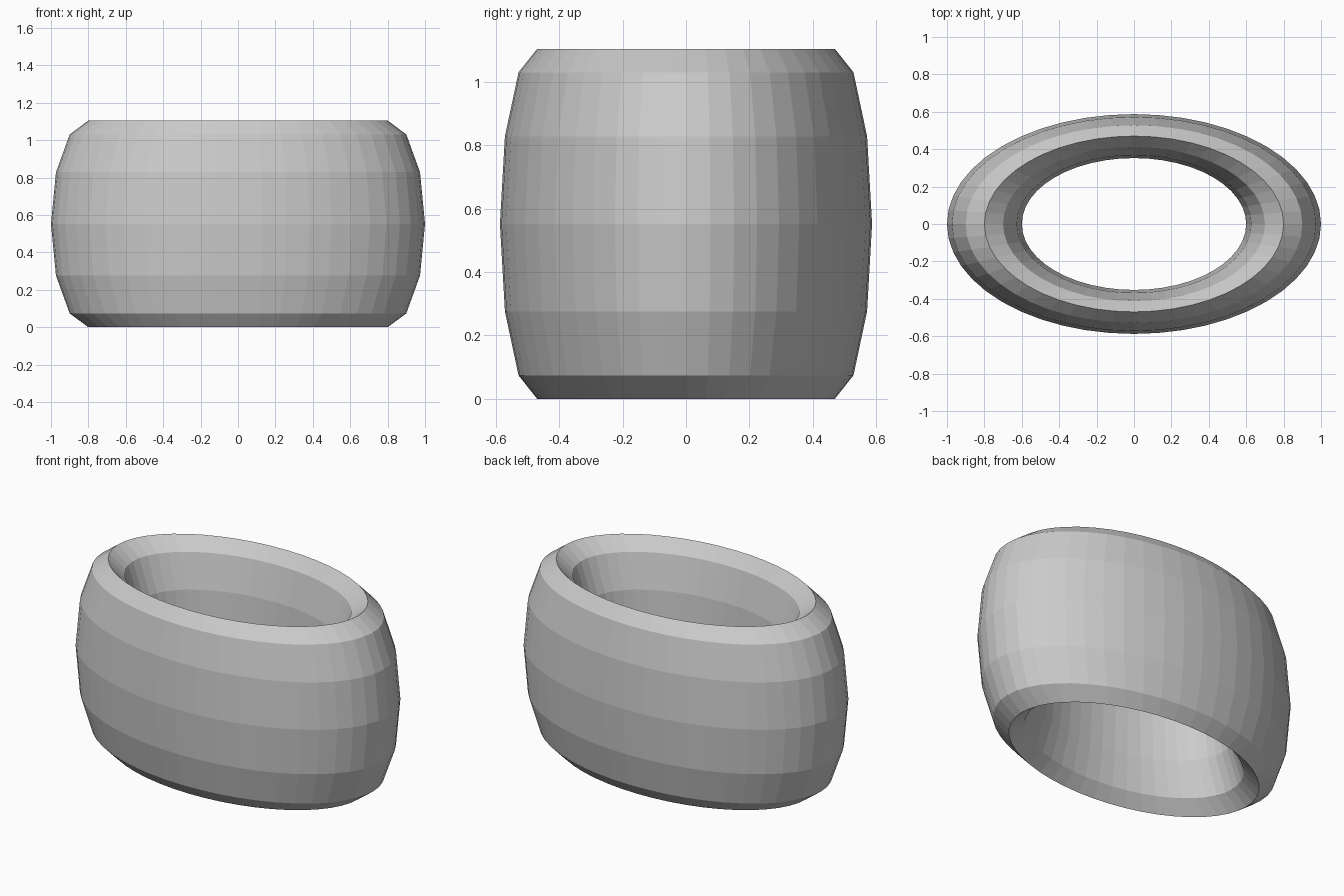
import bpy

if "Cube" in bpy.data.objects:
    bpy.data.objects.remove(bpy.data.objects["Cube"])

# Tall oval ring: a flat-shaded torus, squashed front to back and stretched upward
HEIGHT = 1.105
DEPTH_SCALE = 0.5875
MINOR = 0.2

bpy.ops.mesh.primitive_torus_add(
    major_segments=48, minor_segments=12,
    major_radius=0.8, minor_radius=MINOR,
    location=(0, 0, HEIGHT / 2))
ring = bpy.context.object
ring.name = "oval_ring"
ring.scale = (1, DEPTH_SCALE, HEIGHT / (2 * MINOR))
bpy.ops.object.transform_apply(location=False, rotation=False, scale=True)
bpy.ops.object.shade_flat()
